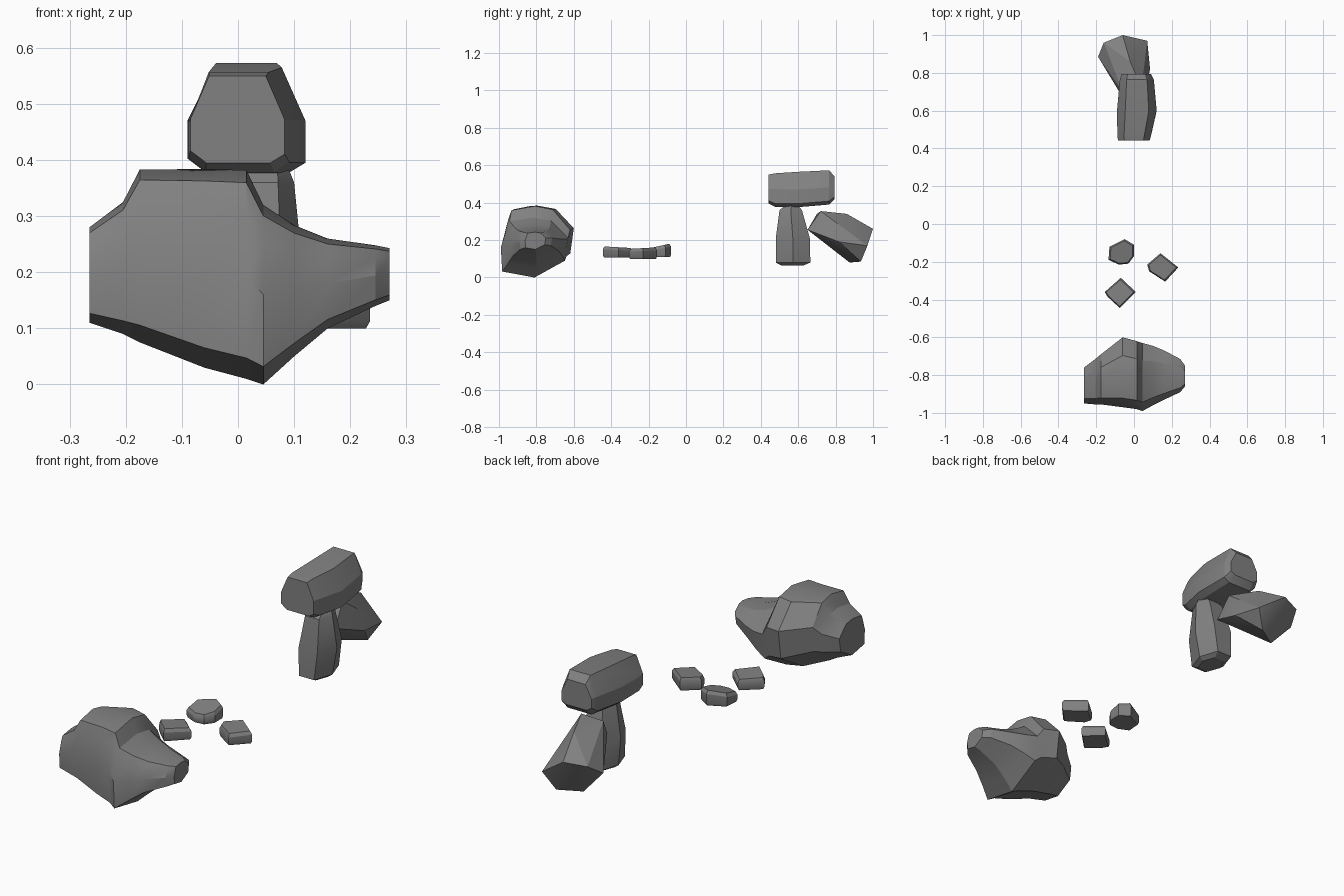
import bpy
import bmesh
import math

cube = bpy.data.objects.get("Cube")
if cube:
    bpy.data.objects.remove(cube, do_unlink=True)

stone = bpy.data.materials.new("stone_grey")
stone.use_nodes = True
GREY = (0.22, 0.22, 0.22, 1)
stone.diffuse_color = GREY
bsdf = next(n for n in stone.node_tree.nodes if n.type == "BSDF_PRINCIPLED")
bsdf.inputs["Base Color"].default_value = GREY
bsdf.inputs["Roughness"].default_value = 0.9


def finish(name, bm, angle):
    """Turn a bmesh into a shaded stone object."""
    bmesh.ops.recalc_face_normals(bm, faces=bm.faces)
    mesh = bpy.data.meshes.new(name)
    bm.to_mesh(mesh)
    bm.free()
    mesh.materials.append(stone)
    obj = bpy.data.objects.new(name, mesh)
    bpy.context.collection.objects.link(obj)
    bpy.ops.object.select_all(action="DESELECT")
    obj.select_set(True)
    bpy.context.view_layer.objects.active = obj
    bpy.ops.object.shade_smooth_by_angle(angle=math.radians(angle))
    return obj


def hull_stone(name, points, angle=20):
    """A chiselled convex stone wrapped around its corner points."""
    bm = bmesh.new()
    for p in points:
        bm.verts.new(p)
    bmesh.ops.convex_hull(bm, input=bm.verts[:])
    loose = [v for v in bm.verts if not v.link_faces]
    bmesh.ops.delete(bm, geom=loose, context="VERTS")
    bmesh.ops.dissolve_limit(bm, angle_limit=math.radians(4),
                             verts=bm.verts[:], edges=bm.edges[:])
    return finish(name, bm, angle)


def loft_stone(name, stations, section, angle=24):
    """Stretch one cross-section between front/back and low/high limits along x."""
    bm = bmesh.new()
    rings = []
    for x, front, back, low, high in stations:
        rings.append([bm.verts.new((x, front + u * (back - front), low + v * (high - low)))
                      for u, v in section])
    n = len(section)
    for a, b in zip(rings, rings[1:]):
        for i in range(n):
            j = (i + 1) % n
            bm.faces.new((a[i], a[j], b[j], b[i]))
    bm.faces.new(rings[0])
    bm.faces.new(rings[-1])
    return finish(name, bm, angle)


# Large boulder with a snout narrowing toward +x
boulder_section = [(0.02, 0.1), (0, 0.5), (0.08, 0.8), (0.13, 0.94), (0.48, 1),
                   (0.74, 0.95), (1, 0.66), (0.95, 0.28), (0.5, 0)]
boulder_stations = [
    (-0.265, -0.95, -0.76, 0.11, 0.28),
    (-0.205, -0.955, -0.715, 0.09, 0.325),
    (-0.175, -0.955, -0.69, 0.075, 0.383),
    (-0.06, -0.97, -0.6, 0.03, 0.384),
    (0.015, -0.98, -0.62, 0.01, 0.382),
    (0.045, -0.99, -0.63, 0, 0.32),
    (0.1, -0.96, -0.645, 0.05, 0.284),
    (0.16, -0.93, -0.67, 0.1, 0.26),
    (0.245, -0.89, -0.715, 0.14, 0.248),
    (0.27, -0.86, -0.75, 0.15, 0.243)]
loft_stone("large_boulder", boulder_stations, boulder_section)

# Upright stone: tapering rings stacked in z (left, right, front, back, z)
upright = []
for x0, x1, y0, y1, z in [(-0.03, 0.07, 0.51, 0.63, 0.065), (-0.05, 0.09, 0.48, 0.665, 0.08),
                          (-0.06, 0.115, 0.48, 0.662, 0.21), (-0.03, 0.1, 0.5, 0.62, 0.36),
                          (0, 0.09, 0.53, 0.6, 0.385)]:
    c = (x1 - x0) * 0.22
    upright += [(x0 + c, y0, z), (x1 - c, y0, z), (x1, (y0 + y1) / 2, z),
                (x1 - c, y1, z), (x0 + c, y1, z), (x0, (y0 + y1) / 2, z)]
hull_stone("upright_stone", upright)

# Capstone: octagonal slices along y (y, left, right, bottom, top)
cap = []
for y, x0, x1, z0, z1 in [(0.442, -0.085, 0.083, 0.395, 0.55), (0.475, -0.088, 0.092, 0.378, 0.557),
                          (0.6, -0.09, 0.12, 0.376, 0.565), (0.765, -0.075, 0.105, 0.39, 0.573),
                          (0.795, -0.065, 0.09, 0.42, 0.54)]:
    w, h = x1 - x0, z1 - z0
    cap += [(x0 + u * w, y, z0 + v * h) for u, v in
            [(0.17, 0), (0.85, 0), (1, 0.1), (1, 0.5), (0.8, 1), (0.2, 1), (0, 0.5), (0, 0.14)]]
hull_stone("capstone", cap)

# Slab leaning on the back of the upright stone
hull_stone("leaning_stone", [
    (-0.06, 0.67, 0.27), (0.05, 0.65, 0.255), (-0.06, 0.7, 0.34), (0.04, 0.72, 0.355),
    (-0.02, 0.86, 0.34), (-0.19, 0.885, 0.2), (-0.16, 0.96, 0.25), (-0.06, 1, 0.26),
    (0.07, 0.97, 0.17), (0.085, 0.82, 0.19), (0.02, 0.935, 0.085), (-0.08, 0.875, 0.08)])

# Low stepping stones: outline, bottom height, top height, top slope along y
steps = {
    "back_step_stone": ([(-0.13, -0.12), (-0.05, -0.08), (0, -0.11), (0, -0.17),
                         (-0.03, -0.21), (-0.08, -0.215), (-0.135, -0.19)], 0.11, 0.165, 0.2),
    "left_step_stone": ([(0.07, -0.215), (0.14, -0.155), (0.235, -0.23),
                         (0.165, -0.305), (0.08, -0.25)], 0.1, 0.157, 0.05),
    "front_step_stone": ([(-0.155, -0.36), (-0.07, -0.285), (0.01, -0.36),
                          (-0.075, -0.445), (-0.14, -0.385)], 0.108, 0.162, -0.05)}
for name, (outline, low, high, slope) in steps.items():
    cx = sum(p[0] for p in outline) / len(outline)
    cy = sum(p[1] for p in outline) / len(outline)
    pts = []
    for scale, z, tilt in [(0.93, low, 0), (1, low + 0.012, 0), (1, high - 0.015, slope), (0.88, high, slope)]:
        pts += [(cx + (x - cx) * scale, cy + (y - cy) * scale, z + tilt * (y - cy))
                for x, y in outline]
    hull_stone(name, pts, 25)
